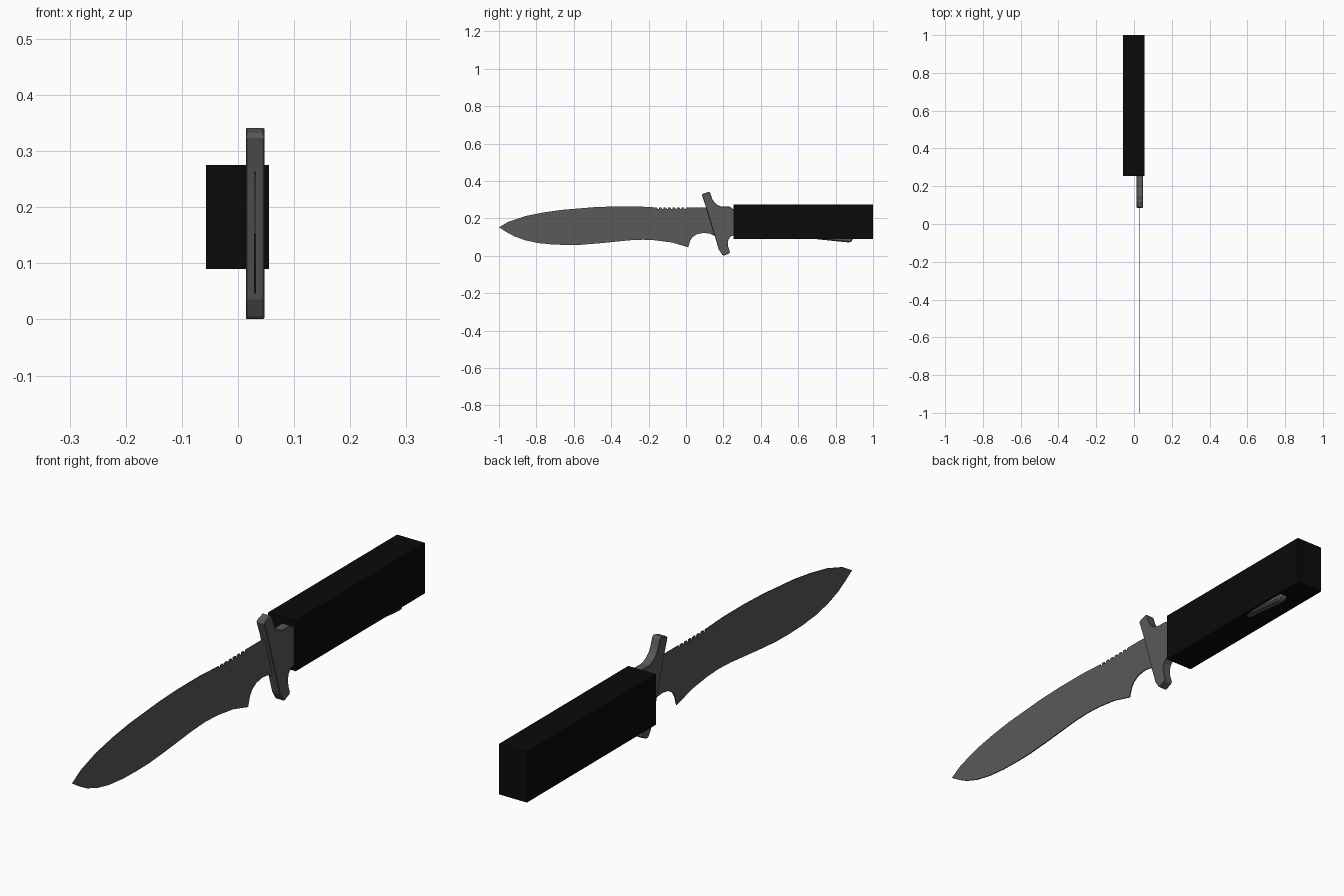
import bpy, bmesh


def material(name, value):
    m = bpy.data.materials.new(name)
    m.diffuse_color = (value, value, value, 1)
    return m


STEEL = material("dark_steel", 0.1)
BLACK = material("black", 0.003)


def plate(name, profile, x0, x1, mat, bevel=0.0):
    """Extrude a (y, z) outline from x0 to x1."""
    bm = bmesh.new()
    face = bm.faces.new([bm.verts.new((x0, y, z)) for y, z in profile])
    new = bmesh.ops.extrude_face_region(bm, geom=[face])["geom"]
    bmesh.ops.translate(bm, vec=(x1 - x0, 0, 0),
                        verts=[v for v in new if isinstance(v, bmesh.types.BMVert)])
    bmesh.ops.recalc_face_normals(bm, faces=bm.faces)
    mesh = bpy.data.meshes.new(name)
    bm.to_mesh(mesh)
    bm.free()
    mesh.materials.append(mat)
    ob = bpy.data.objects.new(name, mesh)
    bpy.context.collection.objects.link(ob)
    if bevel:
        mod = ob.modifiers.new("bevel", "BEVEL")
        mod.width = bevel
        mod.segments = 1
    return ob


# Blade: spine with small saw notches, finger recess and curved edge
spine = [(-1, 0.152), (-0.95, 0.182), (-0.86, 0.212), (-0.76, 0.232), (-0.67, 0.245),
         (-0.49, 0.26), (-0.38, 0.264), (-0.26, 0.264), (-0.17, 0.259)]
notches = []
for i in range(7):
    y = -0.155 + i * 0.024
    notches += [(y, 0.259), (y + 0.003, 0.25), (y + 0.009, 0.25), (y + 0.012, 0.259)]
recess = [(0.16, 0.259), (0.19, 0.10), (0.148, 0.108), (0.125, 0.119), (0.095, 0.122),
          (0.06, 0.116), (0.035, 0.1), (0.022, 0.08), (0.012, 0.046)]
edge = [(-0.075, 0.071), (-0.165, 0.083), (-0.23, 0.086), (-0.3, 0.083), (-0.46, 0.067),
        (-0.56, 0.059), (-0.63, 0.058), (-0.71, 0.06), (-0.79, 0.068), (-0.86, 0.083),
        (-0.92, 0.105), (-0.96, 0.127), (-0.985, 0.143)]
plate("blade", spine + notches + recess + edge, 0.0285, 0.0325, STEEL)

# Slanted crossguard with flared ends
plate("guard", [
    (0.085, 0.325), (0.092, 0.332), (0.122, 0.342), (0.13, 0.335), (0.14, 0.305),
    (0.15, 0.287), (0.167, 0.272), (0.19, 0.263), (0.235, 0.263), (0.25, 0.25),
    (0.258, 0.25), (0.258, 0.11), (0.24, 0.104), (0.228, 0.09), (0.223, 0.07),
    (0.226, 0.045), (0.235, 0.02), (0.23, 0.012), (0.202, 0.0), (0.194, 0.005),
    (0.175, 0.035), (0.163, 0.075), (0.104, 0.27)], 0.014, 0.047, STEEL, 0.002)

# Inner grip, its heel pokes out below the handle block
plate("grip", [
    (0.24, 0.25), (0.5, 0.26), (0.87, 0.25), (0.89, 0.22), (0.892, 0.085),
    (0.878, 0.071), (0.82, 0.076), (0.66, 0.093), (0.5, 0.1), (0.24, 0.115)],
    0.014, 0.047, STEEL, 0.006)

# Black handle block
plate("handle_block", [(0.255, 0.09), (1, 0.09), (1, 0.275), (0.255, 0.275)],
      -0.057, 0.055, BLACK)
